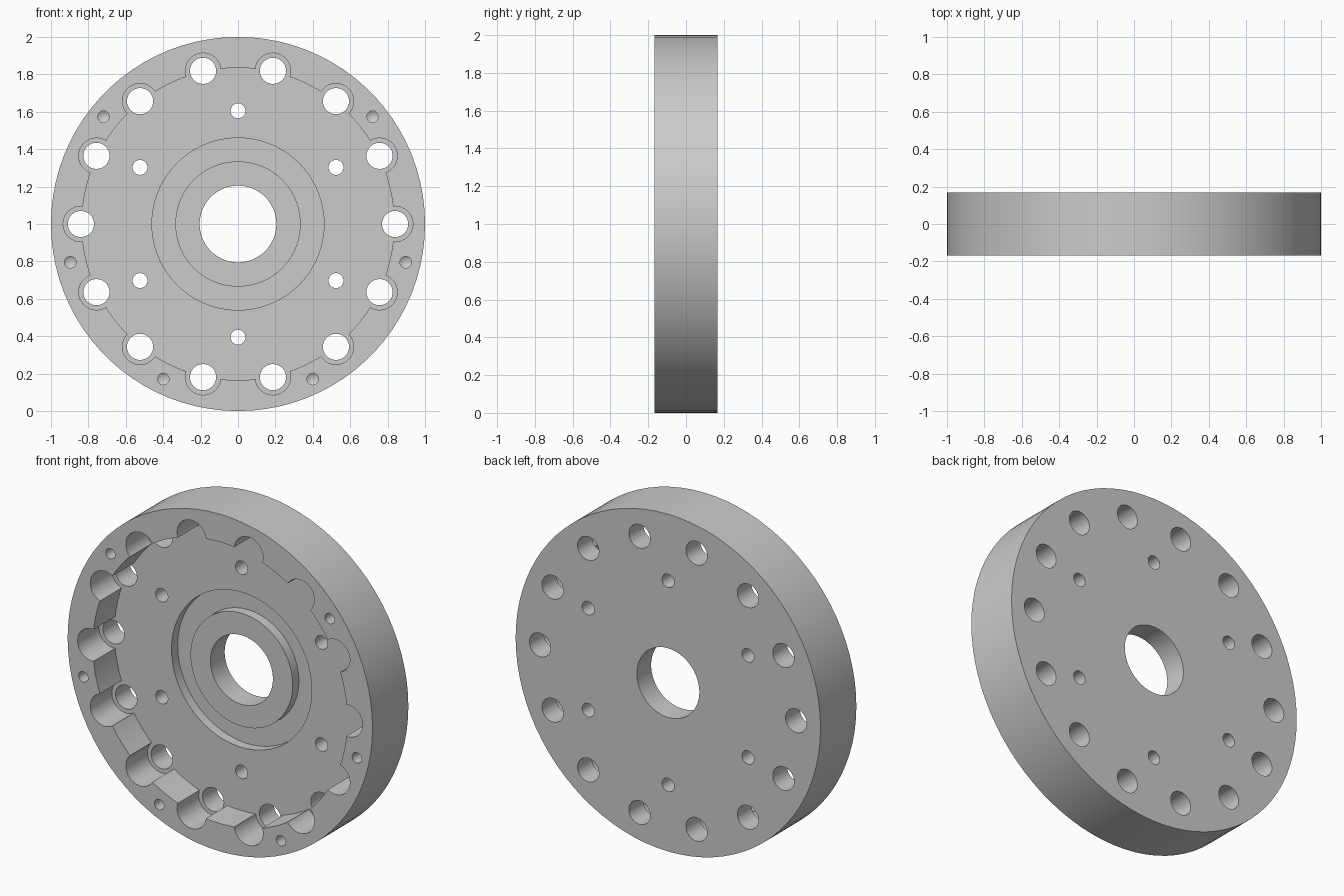
import bpy
import bmesh
from math import sin, cos, pi

cube = bpy.data.objects.get("Cube")
if cube:
    bpy.data.objects.remove(cube, do_unlink=True)

HALF = 0.168            # half thickness of the disc
FLOOR = 0.034           # front pocket floor
GROOVE = 0.092          # ring groove floor
PAST = HALF + 0.05      # cutters overshoot the faces

steel = bpy.data.materials.new("Plain grey")
steel.use_nodes = True
grey = (0.6, 0.6, 0.6, 1)
steel.diffuse_color = grey
steel.node_tree.nodes["Principled BSDF"].inputs["Base Color"].default_value = grey


def lathe(bm, profile, sides, cx=0.0, cz=1.0):
    """Spin a closed (radius, y) profile about an axis along y."""
    rings = []
    for r, y in profile:
        if r == 0:
            rings.append([bm.verts.new((cx, y, cz))] * sides)
        else:
            rings.append([bm.verts.new((cx + r * cos(2 * pi * i / sides), y,
                                        cz + r * sin(2 * pi * i / sides)))
                          for i in range(sides)])
    for a, b in zip(rings, rings[1:] + rings[:1]):
        for i in range(sides):
            j = (i + 1) % sides
            corners = list(dict.fromkeys((a[i], a[j], b[j], b[i])))
            if len(corners) > 2:
                bm.faces.new(corners)


def make_object(name, bm):
    bmesh.ops.recalc_face_normals(bm, faces=bm.faces)
    mesh = bpy.data.meshes.new(name)
    bm.to_mesh(mesh)
    bm.free()
    mesh.materials.append(steel)
    obj = bpy.data.objects.new(name, mesh)
    bpy.context.collection.objects.link(obj)
    return obj


def drill_circle(name, count, radius, start, profile, sides):
    """Ring of identical drill shapes around the disc centre."""
    bm = bmesh.new()
    for k in range(count):
        a = start + 2 * pi * k / count
        lathe(bm, profile, sides, radius * cos(a), 1 + radius * sin(a))
    obj = make_object(name, bm)
    obj.hide_render = True
    return obj


# Disc with bore, front pocket and ring groove
bm = bmesh.new()
lathe(bm, [(0.205, HALF), (1.0, HALF), (1.0, -HALF), (0.835, -HALF),
           (0.835, FLOOR), (0.46, FLOOR), (0.46, GROOVE),
           (0.335, GROOVE), (0.335, FLOOR), (0.205, FLOOR)], 84)
disc = make_object("flange_disc", bm)

cutters = [
    # Counterbored bolt holes that scallop the pocket wall
    drill_circle("bolt_hole_cutter", 14, 0.84, 0,
                 [(0, -PAST), (0.095, -PAST), (0.095, FLOOR),
                  (0.07, FLOOR), (0.07, PAST), (0, PAST)], 32),
    # Inner through holes
    drill_circle("inner_hole_cutter", 6, 0.605, pi / 2,
                 [(0, -PAST), (0.04, -PAST), (0.04, PAST), (0, PAST)], 24),
    # Blind rim holes with a conical tip
    drill_circle("rim_hole_cutter", 7, 0.92, pi / 2,
                 [(0, -PAST), (0.031, -PAST), (0.031, -0.03), (0, -0.01)], 20),
]

bpy.context.view_layer.objects.active = disc
for cutter in cutters:
    mod = disc.modifiers.new(cutter.name, 'BOOLEAN')
    mod.operation = 'DIFFERENCE'
    mod.solver = 'EXACT'
    mod.object = cutter
    bpy.ops.object.modifier_apply(modifier=mod.name)
    bpy.data.objects.remove(cutter, do_unlink=True)

# Soften the round walls, keep the machined edges crisp
bpy.ops.object.select_all(action='DESELECT')
disc.select_set(True)
bpy.ops.object.shade_smooth_by_angle(angle=pi / 7)
